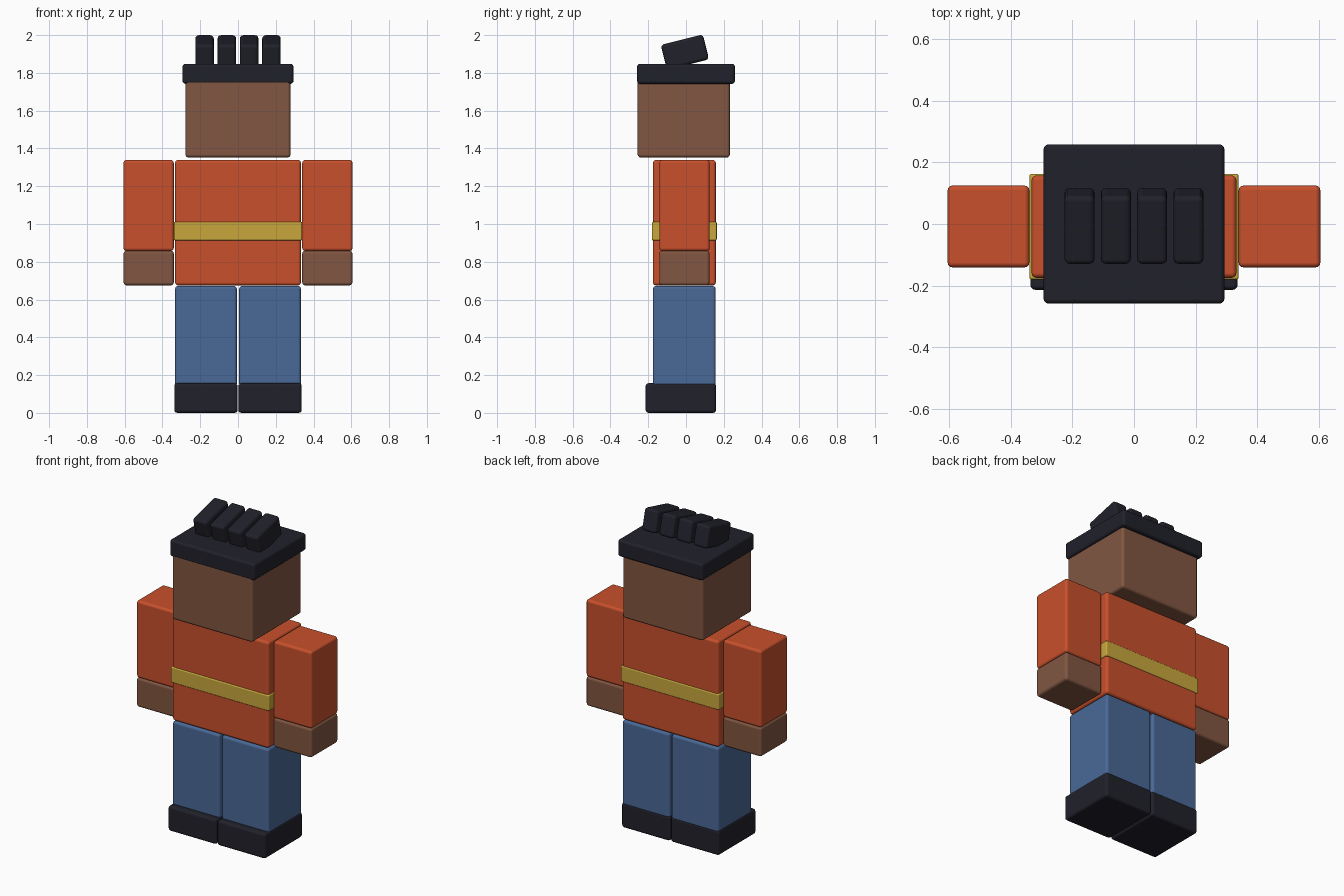
import bpy
import math

cube = bpy.data.objects.get("Cube")
if cube:
    bpy.data.objects.remove(cube, do_unlink=True)


def material(name, color):
    mat = bpy.data.materials.new(name)
    mat.use_nodes = True
    rgba = (*color, 1)
    mat.diffuse_color = rgba
    mat.node_tree.nodes["Principled BSDF"].inputs["Base Color"].default_value = rgba
    return mat


ORANGE = material("orange shirt", (0.58, 0.08, 0.025))
BROWN = material("brown skin", (0.22, 0.094, 0.053))
BLUE = material("blue denim", (0.067, 0.14, 0.305))
YELLOW = material("yellow belt", (0.58, 0.39, 0.046))
BLACK = material("near black", (0.015, 0.015, 0.024))


def block(name, mat, xs, ys, zs, bevel=0.016, tilt=0):
    """Rounded box between the given limits, tilted about its own x axis."""
    limits = (xs, ys, zs)
    centre = [(a + b) / 2 for a, b in limits]
    bpy.ops.mesh.primitive_cube_add(size=1, location=centre, rotation=(tilt, 0, 0))
    obj = bpy.context.object
    obj.name = name
    obj.scale = [b - a for a, b in limits]
    bpy.ops.object.transform_apply(location=False, rotation=False, scale=True)
    obj.data.materials.append(mat)
    mod = obj.modifiers.new("Rounded edges", 'BEVEL')
    mod.width = bevel
    mod.segments = 3
    mod.harden_normals = True
    bpy.ops.object.shade_smooth()
    return obj


def pair(name, mat, xs, ys, zs):
    """Left part at +x and its mirrored right part."""
    block("left_" + name, mat, xs, ys, zs)
    block("right_" + name, mat, (-xs[1], -xs[0]), ys, zs)


# Body
block("torso", ORANGE, (-0.333, 0.333), (-0.175, 0.158), (0.675, 1.339))
block("belt", YELLOW, (-0.34, 0.34), (-0.181, 0.163), (0.913, 1.012), 0.008)

# Limbs
pair("arm", ORANGE, (0.34, 0.606), (-0.141, 0.125), (0.857, 1.339))
pair("hand", BROWN, (0.34, 0.606), (-0.141, 0.125), (0.675, 0.859))
pair("leg", BLUE, (0.006, 0.333), (-0.175, 0.157), (0.14, 0.672))
pair("shoe", BLACK, (0.002, 0.337), (-0.214, 0.159), (0, 0.157))

# Head and hair
block("head", BROWN, (-0.278, 0.278), (-0.256, 0.232), (1.352, 1.77))
block("hair_slab", BLACK, (-0.294, 0.294), (-0.259, 0.259), (1.742, 1.848))

# Tilted hair tufts
for i in range(4):
    x = (i - 1.5) * 0.118
    block(f"hair_tuft_{i + 1}", BLACK, (x - 0.049, x + 0.049),
          (-0.121, 0.109), (1.842, 1.978), 0.018, math.radians(14))
